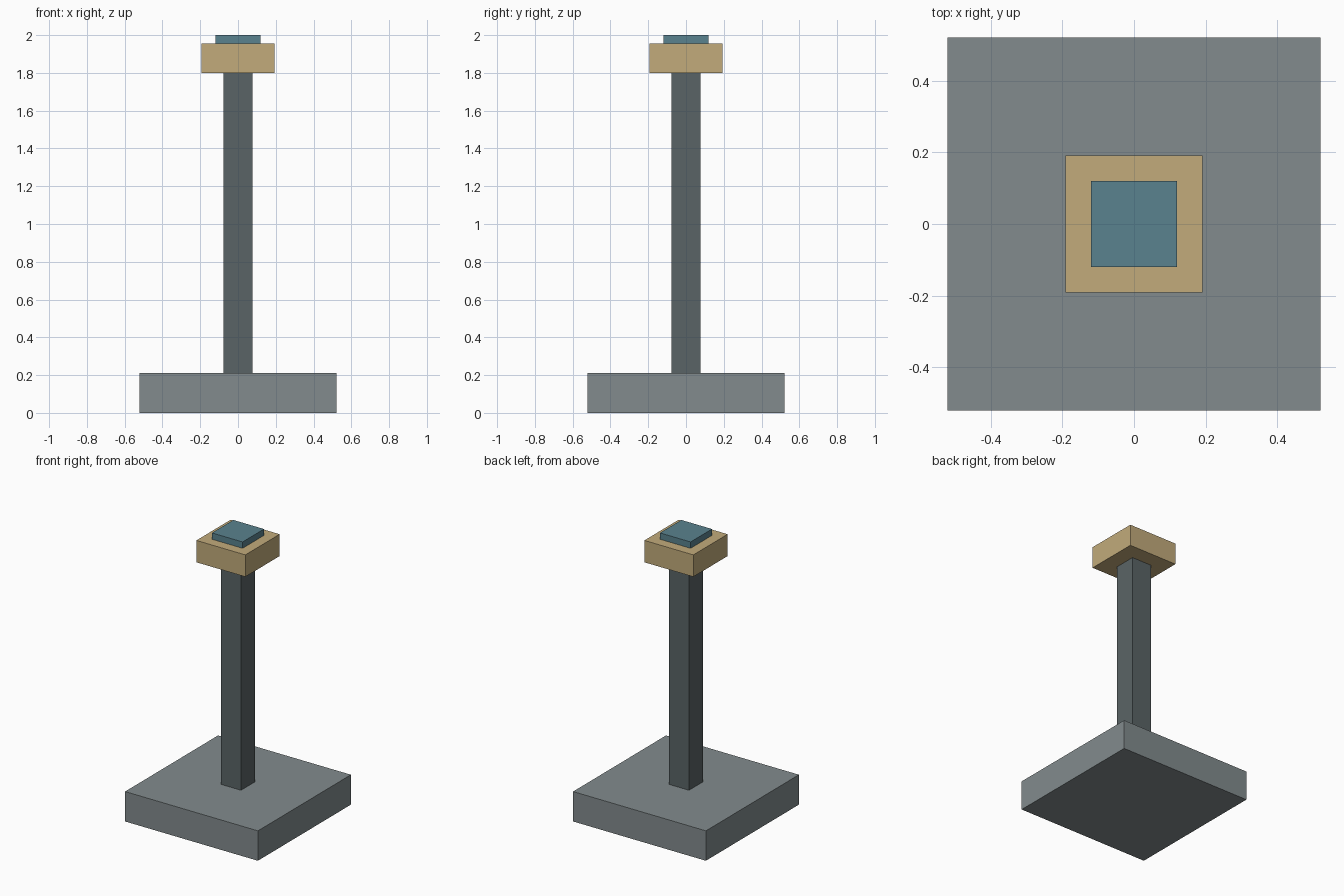
import bpy
import bmesh
from mathutils import Matrix

if "Cube" in bpy.data.objects:
    bpy.data.objects.remove(bpy.data.objects["Cube"])


def srgb(r, g, b):
    def lin(c):
        c /= 255
        return c / 12.92 if c <= 0.04045 else ((c + 0.055) / 1.055) ** 2.4
    return (lin(r), lin(g), lin(b), 1.0)


def material(name, rgb):
    mat = bpy.data.materials.new(name)
    mat.diffuse_color = srgb(*rgb)
    mat.use_nodes = True
    mat.node_tree.nodes["Principled BSDF"].inputs["Base Color"].default_value = mat.diffuse_color
    return mat


def square_block(name, half, z0, z1, mat):
    bm = bmesh.new()
    bmesh.ops.create_cube(bm, size=1.0, matrix=Matrix.Translation((0, 0, (z0 + z1) / 2))
                          @ Matrix.Diagonal((half * 2, half * 2, z1 - z0, 1)))
    mesh = bpy.data.meshes.new(name)
    bm.to_mesh(mesh)
    bm.free()
    mesh.materials.append(mat)
    obj = bpy.data.objects.new(name, mesh)
    bpy.context.collection.objects.link(obj)
    return obj


stone = material("stone grey", (130, 139, 141))
iron = material("dark grey", (90, 100, 102))
sand = material("sand tan", (194, 171, 123))
teal = material("muted teal", (90, 130, 142))

# Base slab, post, head block and top plate, stacked bottom to top
square_block("base", 0.521, 0.0, 0.212, stone)
square_block("post", 0.078, 0.212, 1.80, iron)
square_block("head_block", 0.192, 1.80, 1.955, sand)
square_block("top_plate", 0.12, 1.955, 2.0, teal)
